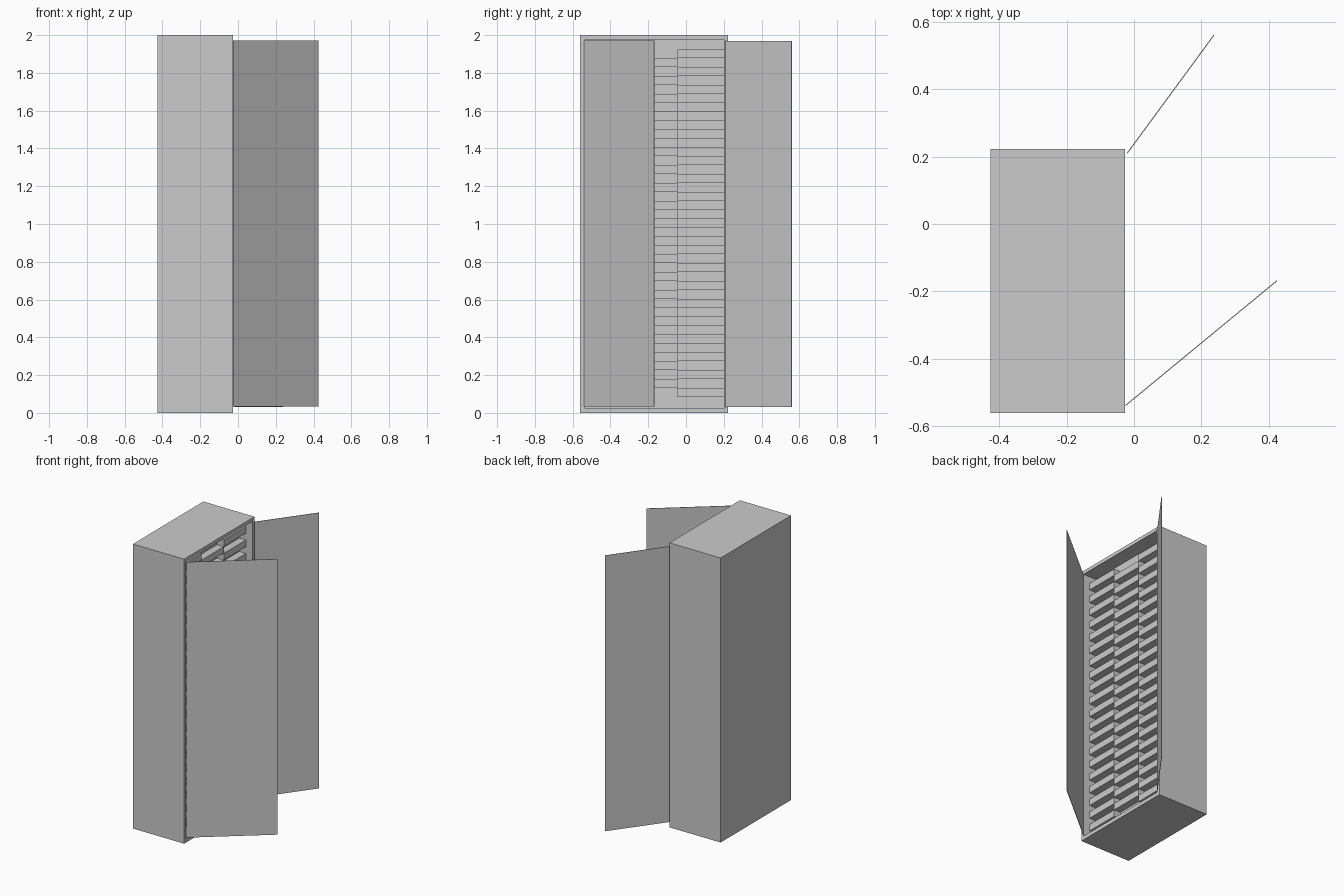
import bpy, math

if "Cube" in bpy.data.objects:
    bpy.data.objects.remove(bpy.data.objects["Cube"])

X0, X1 = -0.425, -0.027      # cabinet back / open side
Y0, Y1 = -0.56, 0.222
WALL = 0.022
PANEL_X = -0.13              # recessed inner panel
FRONT_X = -0.078             # drawer fronts


def box(name, lo, hi):
    bpy.ops.mesh.primitive_cube_add(size=1, location=[(a + b) / 2 for a, b in zip(lo, hi)])
    ob = bpy.context.object
    ob.name = name
    ob.scale = [b - a for a, b in zip(lo, hi)]
    bpy.ops.object.transform_apply(location=False, rotation=False, scale=True)
    return ob


def door(name, a, b, z0, z1):
    """Thin upright panel running between two plan points."""
    dx, dy = b[0] - a[0], b[1] - a[1]
    length = math.hypot(dx, dy)
    ob = box(name, (-length / 2, -0.0015, z0), (length / 2, 0.0015, z1))
    ob.location.x, ob.location.y = (a[0] + b[0]) / 2, (a[1] + b[1]) / 2
    ob.rotation_euler.z = math.atan2(dy, dx)


# Cabinet body: solid core with a rim around the opening
bpy.ops.mesh.primitive_cube_add(size=1, location=((X0 + X1) / 2, (Y0 + Y1) / 2, 1))
body = bpy.context.object
body.name = "cabinet_body"
body.scale = (X1 - X0, Y1 - Y0, 2)
bpy.ops.object.transform_apply(location=False, rotation=False, scale=True)
cutter = box("opening_cutter", (PANEL_X, Y0 + WALL, 0.027), (X1 + 0.1, Y1 - WALL, 1.975))
mod = body.modifiers.new("opening", "BOOLEAN")
mod.object = cutter
mod.solver = 'EXACT'
bpy.context.view_layer.objects.active = body
bpy.ops.object.modifier_apply(modifier="opening")
bpy.data.objects.remove(cutter, do_unlink=True)

# Three columns of projecting units, the middle column staggered by half a step
STEP = (1.925 - 0.085) / 39
COL = (Y1 - Y0 - 2 * WALL) / 3
for c in range(3):
    y = Y0 + WALL + c * COL
    stagger = c % 2
    for r in range(20 - stagger):
        top = 1.925 - (2 * r + stagger) * STEP
        box(f"rack_unit_{c}_{r}", (PANEL_X - 0.005, y, top - STEP), (FRONT_X, y + COL, top))

# Open doors
door("front_door", (-0.025, -0.538), (0.424, -0.168), 0.035, 1.972)
door("rear_door", (-0.02, 0.21), (0.237, 0.56), 0.032, 1.97)
